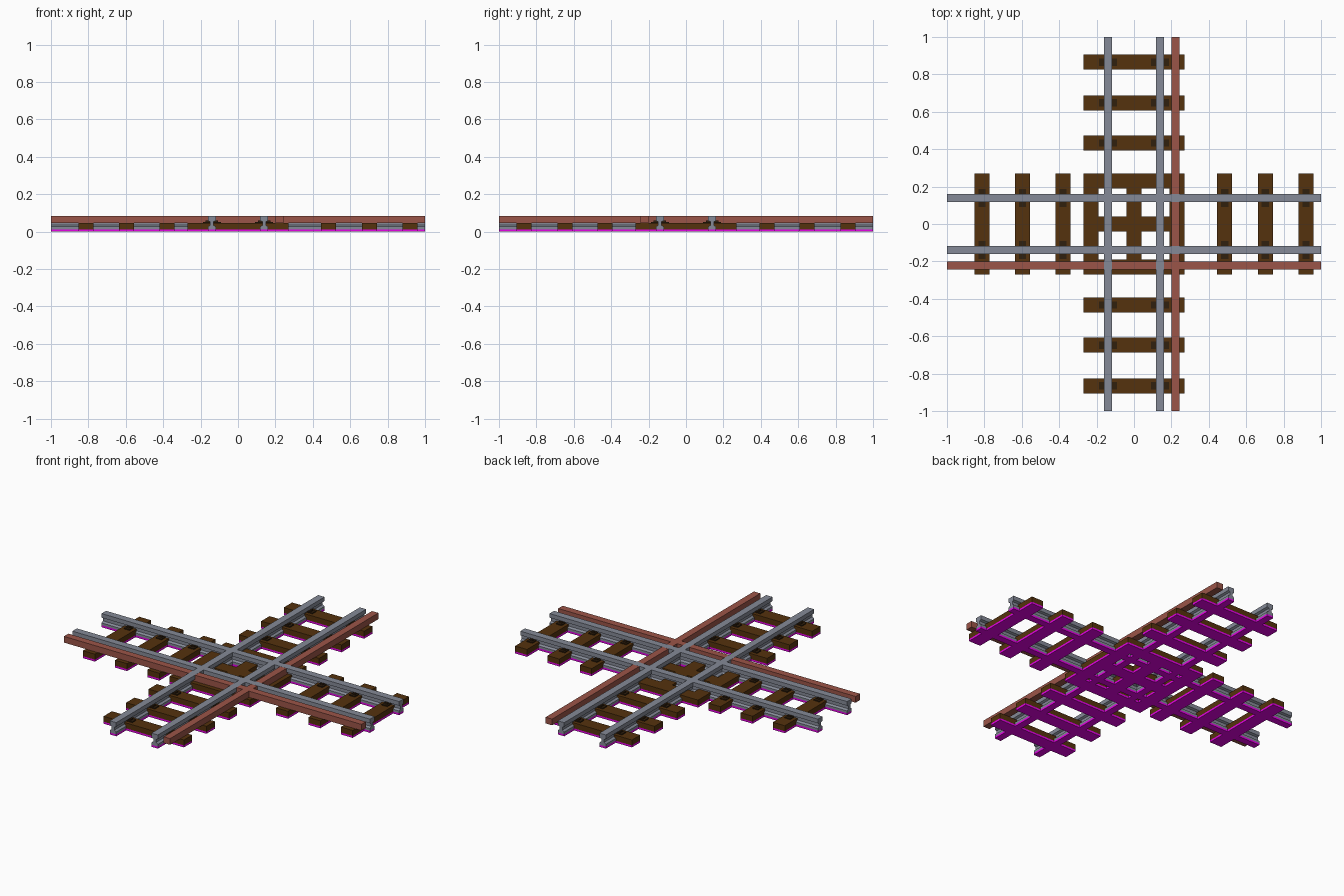
import bpy, bmesh, math
from mathutils import Matrix

cube = bpy.data.objects.get("Cube")
if cube:
    bpy.data.objects.remove(cube, do_unlink=True)


def material(name, rgb):
    m = bpy.data.materials.new(name)
    m.diffuse_color = (*rgb, 1)
    m.use_nodes = True
    m.node_tree.nodes["Principled BSDF"].inputs["Base Color"].default_value = (*rgb, 1)
    return m


STEEL = material("rail steel", (0.235, 0.255, 0.31))
WOOD = material("sleeper wood", (0.09, 0.032, 0.004))
RUST = material("power rail rust", (0.33, 0.09, 0.065))
DARK = material("dark fastener", (0.03, 0.014, 0.004))
PINK = material("magenta underside", (1.0, 0.0, 1.0))

BASE = 0.012        # height of the magenta underside layer
SLEEPER_TOP = 0.045
GAUGE = 0.14        # rail centre offset
RAIL_HALF = 0.0215


def prism(name, profile, length, along_x, offset, mat, centre=0.0):
    """Extrude a (across, z) profile along x or y."""
    bm = bmesh.new()
    lo = [bm.verts.new((a + offset, centre - length / 2, z)) for a, z in profile]
    hi = [bm.verts.new((a + offset, centre + length / 2, z)) for a, z in profile]
    n = len(profile)
    bm.faces.new(lo)
    bm.faces.new(hi[::-1])
    for i in range(n):
        j = (i + 1) % n
        bm.faces.new((lo[j], lo[i], hi[i], hi[j]))
    if along_x:
        # swap the roles of x and y
        bm.transform(Matrix(((0, 1, 0, 0), (1, 0, 0, 0), (0, 0, 1, 0), (0, 0, 0, 1))))
    bmesh.ops.recalc_face_normals(bm, faces=bm.faces)
    me = bpy.data.meshes.new(name)
    bm.to_mesh(me)
    bm.free()
    me.materials.append(mat)
    ob = bpy.data.objects.new(name, me)
    bpy.context.collection.objects.link(ob)
    return ob


def rect(half, z0, z1):
    return [(-half, z0), (half, z0), (half, z1), (-half, z1)]


# I-shaped rail section, right half mirrored to the left
half_section = [(RAIL_HALF, BASE), (RAIL_HALF, 0.026), (0.009, 0.034),
                (0.009, 0.052), (RAIL_HALF, 0.058), (RAIL_HALF, 0.083)]
rail_section = half_section + [(-a, z) for a, z in reversed(half_section)]

# Running rails and the power rail for both tracks
for along_x, track, power_side in ((False, "long", 0.222), (True, "cross", -0.222)):
    for side in (-1, 1):
        prism(f"{track}_rail", rail_section, 2.0, along_x, side * GAUGE, STEEL)
        prism(f"{track}_rail_underside", rect(RAIL_HALF, 0, BASE), 2.0,
              along_x, side * GAUGE, PINK)
    prism(f"{track}_power_rail", rect(RAIL_HALF, SLEEPER_TOP, 0.0826), 2.0,
          along_x, power_side, RUST)


def sleeper(track, pos, lies_along_x, fastened):
    prism(f"{track}_sleeper", rect(0.04, BASE, SLEEPER_TOP), 0.54, lies_along_x, pos, WOOD)
    prism(f"{track}_sleeper_underside", rect(0.04, 0, BASE), 0.54, lies_along_x, pos, PINK)
    if fastened:
        for side in (-1, 1):
            # tie plate with a raised clip on top
            prism(f"{track}_tie_plate", rect(0.019, SLEEPER_TOP, 0.051), 0.096,
                  lies_along_x, pos, DARK, side * GAUGE)
            prism(f"{track}_clip", rect(0.010, 0.051, 0.059), 0.066,
                  lies_along_x, pos, DARK, side * GAUGE)


# Outer sleepers
for y in (-0.865, -0.648, -0.433, 0.433, 0.648, 0.865):
    sleeper("long", y, True, True)
for x in (-0.813, -0.597, -0.38, 0.485, 0.702, 0.92):
    sleeper("cross", x, False, True)

# Square frame and cross of sleepers under the crossing
for p in (-0.23, 0.0, 0.23):
    sleeper("long_centre", p, True, False)
    sleeper("cross_centre", p, False, False)
